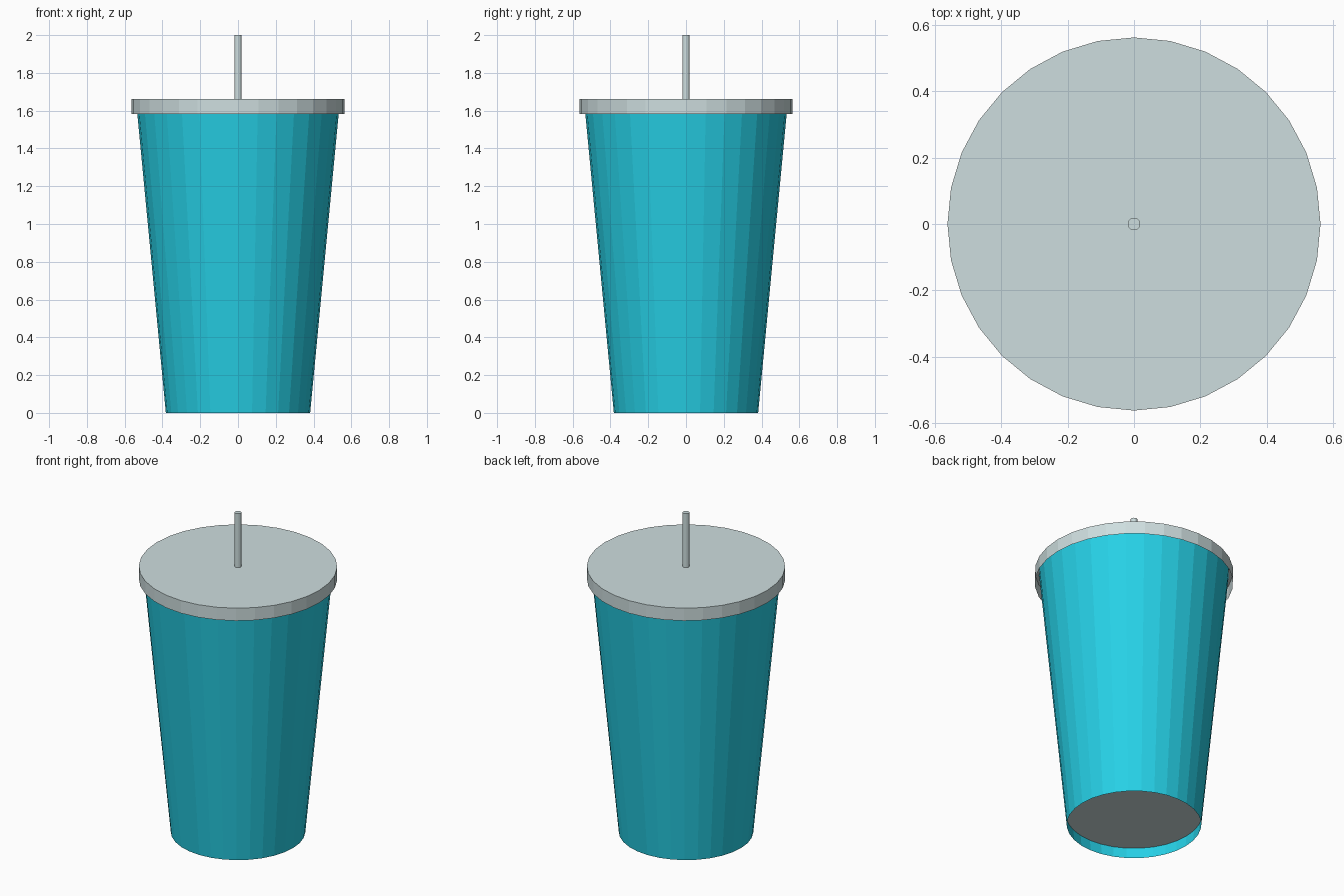
import bpy
import bmesh
from math import cos, sin, tau

# Remove the default cube
cube = bpy.data.objects.get("Cube")
if cube:
    bpy.data.objects.remove(cube, do_unlink=True)


def make_material(name, srgb):
    """Flat material from display-space colour."""
    color = [((c / 255 + 0.055) / 1.055) ** 2.4 for c in srgb] + [1.0]
    mat = bpy.data.materials.new(name)
    mat.diffuse_color = color
    mat.use_nodes = True
    mat.node_tree.nodes["Principled BSDF"].inputs["Base Color"].default_value = color
    return mat


def lathe(name, profile, sides, mat, cap_start=False, cap_end=False):
    """Revolve a (radius, height) profile, with optional end caps."""
    bm = bmesh.new()
    rings = []
    for r, z in profile:
        rings.append([bm.verts.new((r * cos(tau * i / sides), r * sin(tau * i / sides), z))
                      for i in range(sides)])
    for low, high in zip(rings, rings[1:]):
        for i in range(sides):
            j = (i + 1) % sides
            bm.faces.new((low[i], low[j], high[j], high[i]))
    if cap_start:
        bm.faces.new(rings[0][::-1])
    if cap_end:
        bm.faces.new(rings[-1])
    mesh = bpy.data.meshes.new(name)
    bm.to_mesh(mesh)
    bm.free()
    mesh.materials.append(mat)
    obj = bpy.data.objects.new(name, mesh)
    bpy.context.collection.objects.link(obj)
    return obj


teal = make_material("teal", (38, 208, 230))
pale_grey = make_material("pale grey", (206, 222, 223))

SIDES = 32
BOTTOM_R, RIM_R = 0.382, 0.54
LID_LOW, LID_TOP = 1.583, 1.662
CUP_TOP = LID_TOP - 0.006
BASE_Z = 0.068

# Tapered cup wall, open at the foot
lathe("cup_wall", [(BOTTOM_R, 0), (RIM_R, CUP_TOP)], SIDES, teal)

# Recessed base plate inside the foot
base_r = BOTTOM_R + (RIM_R - BOTTOM_R) * BASE_Z / CUP_TOP - 0.001
lathe("cup_base", [(base_r, BASE_Z), (base_r, BASE_Z + 0.005)], SIDES, pale_grey, True, True)

# Flat lid with a hanging rim
lathe("lid", [(0.563, LID_LOW), (0.563, LID_TOP)], SIDES, pale_grey, cap_end=True)

# Upright straw
lathe("straw", [(0.019, LID_TOP - 0.01), (0.019, 2.0)], 16, pale_grey, cap_end=True)
